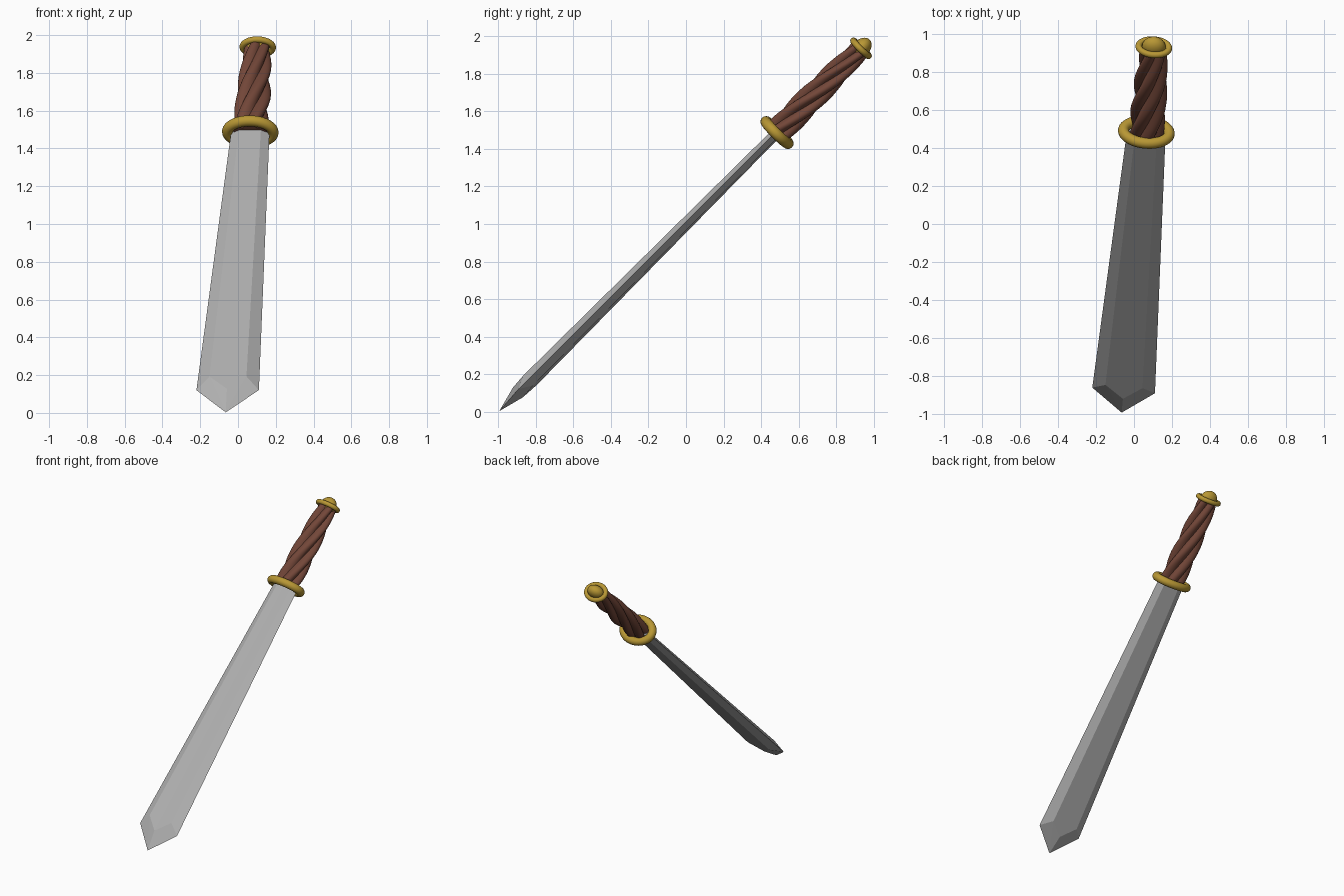
import bpy, bmesh, math
from mathutils import Matrix, Vector

cube = bpy.data.objects.get("Cube")
if cube:
    bpy.data.objects.remove(cube, do_unlink=True)

# Leaning frame: local z runs from the blade tip to the pommel, local x across the blade
TIP = Vector((-0.065, -0.995, 0.003))
along = Vector((0.062, 0.705, 0.707)).normalized()
across = Vector((0.996, -0.09, 0))
across = (across - along * across.dot(along)).normalized()
depth = along.cross(across)
FRAME = Matrix.Translation(TIP) @ Matrix((across, depth, along)).transposed().to_4x4()


def material(name, color, roughness):
    m = bpy.data.materials.new(name)
    m.use_nodes = True
    m.diffuse_color = (*color, 1)
    bsdf = m.node_tree.nodes["Principled BSDF"]
    bsdf.inputs["Base Color"].default_value = (*color, 1)
    bsdf.inputs["Roughness"].default_value = roughness
    return m


STEEL = material("steel grey", (0.43, 0.43, 0.43), 0.5)
GOLD = material("old gold", (0.48, 0.31, 0.035), 0.5)
LEATHER = material("brown leather", (0.17, 0.062, 0.04), 0.6)


def make(name, bm, mat, smooth=None):
    bmesh.ops.recalc_face_normals(bm, faces=bm.faces)
    mesh = bpy.data.meshes.new(name)
    bm.to_mesh(mesh)
    bm.free()
    mesh.materials.append(mat)
    obj = bpy.data.objects.new(name, mesh)
    bpy.context.collection.objects.link(obj)
    obj.matrix_world = FRAME
    if smooth:
        bpy.ops.object.select_all(action='DESELECT')
        obj.select_set(True)
        bpy.context.view_layer.objects.active = obj
        bpy.ops.object.shade_smooth_by_angle(angle=smooth)
    return obj


def bridge(bm, rings, closed=False):
    pairs = list(zip(rings, rings[1:]))
    if closed:
        pairs.append((rings[-1], rings[0]))
    for a, b in pairs:
        n = len(a)
        for i in range(n):
            j = (i + 1) % n
            bm.faces.new((a[i], a[j], b[j], b[i]))


# Blade: flat centre, bevelled edges and a faceted point, widening toward the tip
def blade():
    bm = bmesh.new()
    for sx in (-1, 1):
        for sy in (-1, 1):
            def v(x, y, z):
                return bm.verts.new((sx * x, sy * y, z))
            tip, apex = v(0, 0, 0), v(0, 0.037, 0.14)
            edge, flat = v(0.166, 0, 0.166), v(0.098, 0.037, 0.232)
            top_edge, top_flat = v(0.102, 0, 2.1), v(0.058, 0.024, 2.1)
            top_mid, centre = v(0, 0.024, 2.1), v(0, 0, 2.1)
            bm.faces.new((apex, flat, top_flat, top_mid))
            bm.faces.new((flat, edge, top_edge, top_flat))
            bm.faces.new((tip, edge, flat))
            bm.faces.new((tip, flat, apex))
            bm.faces.new((top_mid, top_flat, top_edge, centre))
    bmesh.ops.remove_doubles(bm, verts=bm.verts, dist=0.0005)
    return make("blade", bm, STEEL)


# Oval ring used for the guard and the pommel collar
def oval_ring(name, z, a, b, tube, seg=48, sides=16):
    bm = bmesh.new()
    rings = []
    for i in range(seg):
        t = math.tau * i / seg
        ring = []
        for k in range(sides):
            p = math.tau * k / sides
            r = tube * math.cos(p)
            ring.append(bm.verts.new(((a + r) * math.cos(t), (b + r) * math.sin(t),
                                      z + tube * math.sin(p))))
        rings.append(ring)
    bridge(bm, rings, closed=True)
    return make(name, bm, GOLD, math.pi)


# Grip: rope of rounded strands twisting around the axis
def grip(bottom=2.09, top=2.73, strands=5, per=10, steps=48):
    bm = bmesh.new()
    rings = []
    for i in range(steps + 1):
        f = i / steps
        z = bottom + (top - bottom) * f
        radius = 0.092 + 0.02 * f - 0.042 * f * f
        twist = 5.5 * (z - 2.37)
        ring = []
        for k in range(strands * per):
            t = math.tau * k / (strands * per) - math.pi / strands
            r = radius * (0.66 + 0.34 * abs(math.cos(strands * t / 2)))
            ring.append(bm.verts.new((r * math.cos(t + twist),
                                      0.8 * r * math.sin(t + twist), z)))
        rings.append(ring)
    bridge(bm, rings)
    bm.faces.new(rings[0])
    bm.faces.new(rings[-1])
    return make("grip", bm, LEATHER, math.radians(50))


# Pommel: rounded knob sitting in the collar
def pommel():
    bm = bmesh.new()
    bmesh.ops.create_uvsphere(bm, u_segments=32, v_segments=16, radius=1)
    bmesh.ops.scale(bm, vec=(0.062, 0.045, 0.06), verts=bm.verts)
    bmesh.ops.translate(bm, vec=(0, 0, 2.74), verts=bm.verts)
    return make("pommel", bm, GOLD, math.pi)


blade()
oval_ring("guard", 2.10, 0.121, 0.083, 0.029)
grip()
oval_ring("pommel_collar", 2.735, 0.08, 0.057, 0.017)
pommel()
